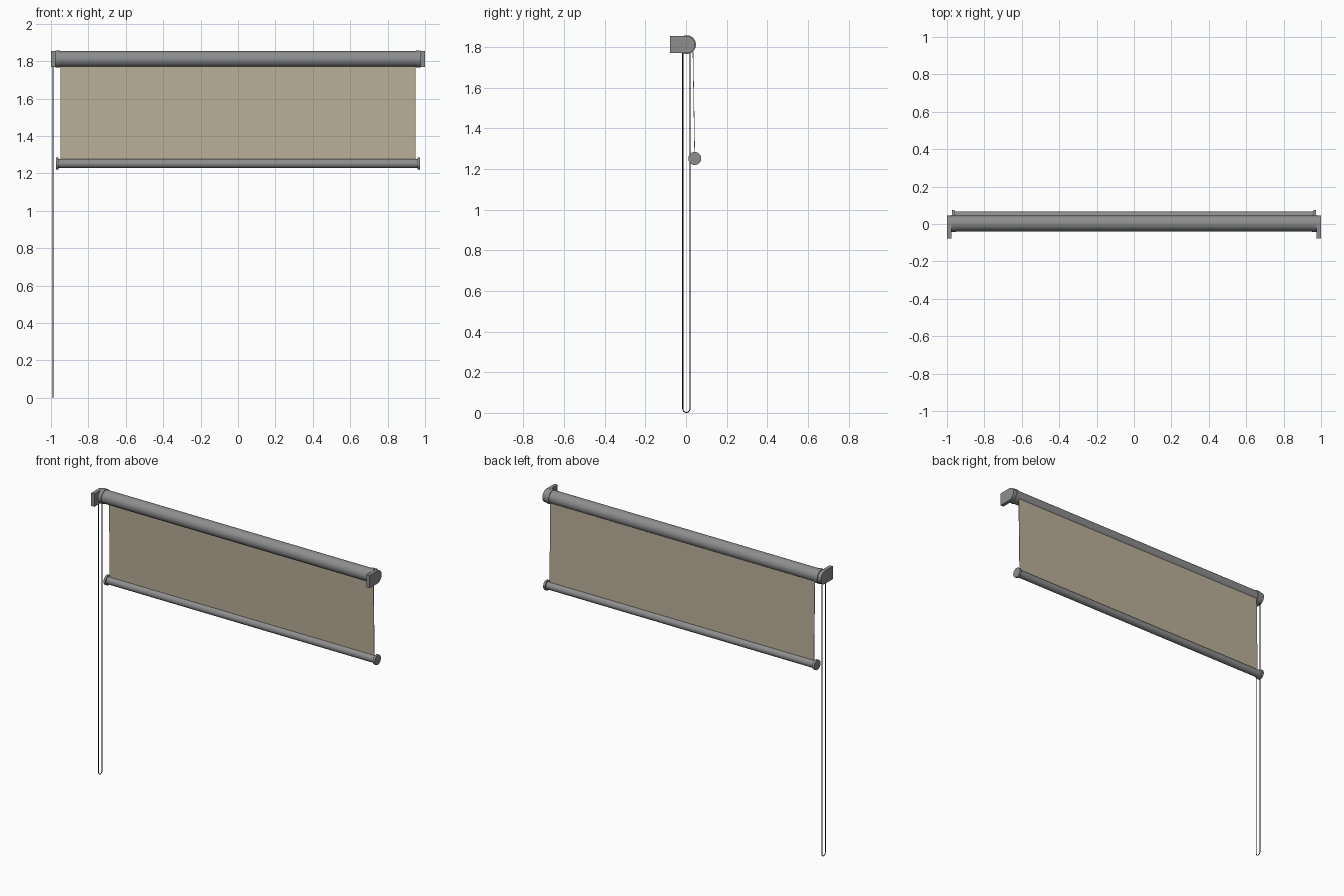
import bpy, bmesh, math

if "Cube" in bpy.data.objects:
    bpy.data.objects.remove(bpy.data.objects["Cube"])


def material(name, color):
    m = bpy.data.materials.new(name)
    m.diffuse_color = color
    m.use_nodes = True
    m.node_tree.nodes["Principled BSDF"].inputs["Base Color"].default_value = m.diffuse_color
    return m


GREY = material("grey metal", (0.27, 0.27, 0.27, 1))
FABRIC = material("beige fabric", (0.50, 0.43, 0.32, 0.65))
BLACK = material("black cord", (0.02, 0.02, 0.02, 1))

ROLL_Y, ROLL_Z = 0.003, 1.812
BAR_Y, BAR_Z = 0.043, 1.252


def finish(obj, mat, smooth=True):
    obj.data.materials.append(mat)
    if smooth:
        bpy.ops.object.select_all(action='DESELECT')
        obj.select_set(True)
        bpy.context.view_layer.objects.active = obj
        bpy.ops.object.shade_smooth_by_angle(angle=math.radians(30))
    return obj


def rod(name, x0, x1, y, z, r, mat=GREY):
    """Cylinder lying along x."""
    bpy.ops.mesh.primitive_cylinder_add(
        vertices=48, radius=r, depth=abs(x1 - x0),
        location=((x0 + x1) / 2, y, z), rotation=(0, math.pi / 2, 0))
    obj = bpy.context.object
    obj.name = name
    return finish(obj, mat)


def extrude_x(name, outline, x0, x1, mat, smooth=True):
    """Solid made by sweeping a (y, z) outline along x."""
    bm = bmesh.new()
    face = bm.faces.new([bm.verts.new((x0, y, z)) for y, z in outline])
    out = bmesh.ops.extrude_face_region(bm, geom=[face])
    moved = [g for g in out["geom"] if isinstance(g, bmesh.types.BMVert)]
    bmesh.ops.translate(bm, verts=moved, vec=(x1 - x0, 0, 0))
    bmesh.ops.recalc_face_normals(bm, faces=bm.faces)
    mesh = bpy.data.meshes.new(name)
    bm.to_mesh(mesh)
    bm.free()
    obj = bpy.data.objects.new(name, mesh)
    bpy.context.collection.objects.link(obj)
    return finish(obj, mat, smooth)


# Roller tube and weighted bottom bar
rod("roller_tube", -0.96, 0.96, ROLL_Y, ROLL_Z, 0.042)
rod("bottom_bar", -0.962, 0.962, BAR_Y, BAR_Z, 0.024)

# Wall bracket outline: square at the wall, round around the roller
R = 0.042
bracket = [(-0.078, ROLL_Z - R)]
for i in range(25):
    a = -math.pi / 2 + math.pi * i / 24
    bracket.append((ROLL_Y + R * math.cos(a), ROLL_Z + R * math.sin(a)))
bracket.append((-0.078, ROLL_Z + R))

# Parts at both ends
for side, s in (("left", -1), ("right", 1)):
    extrude_x(side + "_bracket", bracket, s * 0.977, s * 1.0, GREY)
    rod(side + "_roller_collar", s * 0.953, s * 0.976, ROLL_Y, ROLL_Z, 0.046)
    rod(side + "_roller_pin", s * 0.970, s * 0.985, ROLL_Y, ROLL_Z, 0.036)
    rod(side + "_bar_cap", s * 0.960, s * 0.974, BAR_Y, BAR_Z, 0.032)

# Fabric sheet hanging from the roller to the bar
t = 0.0015
extrude_x("fabric_sheet",
          [(0.034 - t, 1.79), (0.034 + t, 1.79), (BAR_Y + t, BAR_Z), (BAR_Y - t, BAR_Z)],
          -0.95, 0.95, FABRIC, smooth=False)

# Pull cord: a closed loop, round at both ends
CR, cord_r = 0.018, 0.0025
points = []
for start, zc in ((math.pi, CR + cord_r), (0, ROLL_Z)):
    for i in range(13):
        a = start + math.pi * i / 12
        points.append((-0.99, 0.002 + CR * math.cos(a), zc + CR * math.sin(a)))
curve = bpy.data.curves.new("pull_cord", 'CURVE')
curve.dimensions = '3D'
curve.bevel_depth = cord_r
curve.bevel_resolution = 2
spline = curve.splines.new('POLY')
spline.points.add(len(points) - 1)
for p, co in zip(spline.points, points):
    p.co = (*co, 1)
spline.use_cyclic_u = True
cord = bpy.data.objects.new("pull_cord", curve)
bpy.context.collection.objects.link(cord)
curve.materials.append(BLACK)
